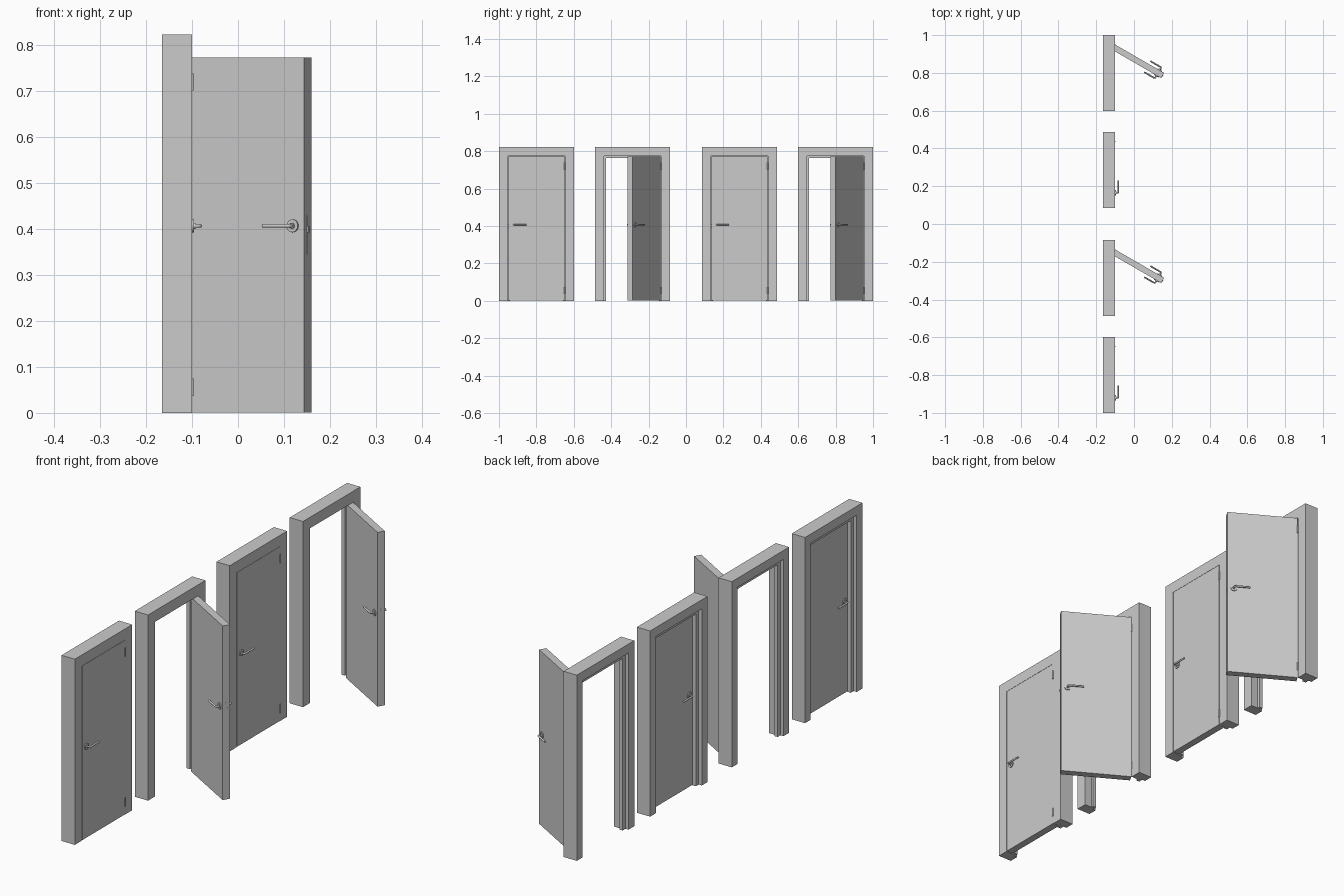
import bpy, bmesh, math
from mathutils import Matrix, Vector

if "Cube" in bpy.data.objects:
    bpy.data.objects.remove(bpy.data.objects["Cube"])

W, H = 0.402, 0.823          # overall frame width and height
X0, X1 = -0.165, -0.10       # frame back and front planes
JAMB = 0.05                  # jamb width beside the leaf
LEAF_W, LEAF_T, LEAF_H = 0.302, 0.032, 0.774
HANDLE_Z = 0.407


def finish(bm, name, matrix, smooth=False):
    bmesh.ops.recalc_face_normals(bm, faces=bm.faces)
    me = bpy.data.meshes.new(name)
    bm.to_mesh(me)
    bm.free()
    ob = bpy.data.objects.new(name, me)
    bpy.context.collection.objects.link(ob)
    ob.matrix_world = matrix
    if smooth:
        bpy.ops.object.select_all(action='DESELECT')
        ob.select_set(True)
        bpy.context.view_layer.objects.active = ob
        bpy.ops.object.shade_smooth_by_angle(angle=math.radians(40))
    return ob


def box(name, lo, hi, matrix):
    lo, hi = Vector(lo), Vector(hi)
    bm = bmesh.new()
    bmesh.ops.create_cube(bm, size=1)
    bmesh.ops.scale(bm, vec=hi - lo, verts=bm.verts)
    bmesh.ops.translate(bm, vec=(lo + hi) / 2, verts=bm.verts)
    return finish(bm, name, matrix)


def cylinder(name, center, r, depth, matrix, along_x=False, sides=24):
    bm = bmesh.new()
    rot = Matrix.Rotation(math.pi / 2, 4, 'Y') if along_x else Matrix()
    bmesh.ops.create_cone(bm, cap_ends=True, segments=sides, radius1=r, radius2=r,
                          depth=depth, matrix=Matrix.Translation(center) @ rot)
    return finish(bm, name, matrix, True)


def door_frame(y0):
    # stepped rebate section (inset, x) swept up, across and down
    section = [(0, X1), (JAMB - 0.001, X1), (JAMB - 0.001, X1 - 0.034),
               (0.060, X1 - 0.034), (0.060, -0.150), (0.040, -0.150),
               (0.040, X0), (0, X0)]
    bm = bmesh.new()
    rings = []
    for right, top in ((0, 0), (0, 1), (1, 1), (1, 0)):
        rings.append([bm.verts.new((x, y0 + (W - w if right else w), H - w if top else 0))
                      for w, x in section])
    n = len(section)
    for a, b in zip(rings, rings[1:]):
        for i in range(n):
            j = (i + 1) % n
            bm.faces.new((a[i], a[j], b[j], b[i]))
    bm.faces.new(rings[0])
    bm.faces.new(rings[-1])
    finish(bm, "door_frame", Matrix())


def lever(side, matrix):
    # round bar: stem out of the rose, bend, then grip towards the hinge
    face = 0 if side > 0 else -LEAF_T
    y, out, bend = -0.272, 0.0175, 0.006
    pts = [(face, y)]
    for i in range(6):
        a = math.pi / 2 * i / 5
        pts.append((face + side * (out - bend + bend * math.sin(a)),
                    y + bend * (1 - math.cos(a))))
    pts.append((face + side * out, y + 0.066))
    cu = bpy.data.curves.new("lever_handle", 'CURVE')
    cu.dimensions = '3D'
    cu.bevel_depth = 0.0042
    cu.bevel_resolution = 3
    cu.use_fill_caps = True
    sp = cu.splines.new('POLY')
    sp.points.add(len(pts) - 1)
    for p, (x, yy) in zip(sp.points, pts):
        p.co = (x, yy, HANDLE_Z, 1)
    ob = bpy.data.objects.new("lever_handle", cu)
    bpy.context.collection.objects.link(ob)
    ob.matrix_world = matrix
    cylinder("handle_rose", (face + side * 0.002, y, HANDLE_Z), 0.014, 0.004, matrix, True)
    cylinder("handle_collar", (face + side * 0.005, y, HANDLE_Z), 0.0065, 0.005, matrix, True)


def door(y0, angle):
    door_frame(y0)
    pivot = Matrix.Translation((X1, y0 + W - JAMB, 0))
    m = pivot @ Matrix.Rotation(math.radians(angle), 4, 'Z')
    # leaf, hinge axis at the local origin
    box("door_leaf", (-LEAF_T, -LEAF_W + 0.002, 0.001), (0, -0.001, LEAF_H - 0.001), m)
    for side in (1, -1):
        lever(side, m)
    # lock plate, latch and bolt on the free edge
    e = -LEAF_W + 0.002
    mid = -LEAF_T / 2
    box("lock_plate", (mid - 0.005, e - 0.0006, 0.345), (mid + 0.005, e + 0.001, 0.43), m)
    box("latch", (mid - 0.004, e - 0.0025, 0.393), (mid + 0.004, e, 0.407), m)
    # hinges: knuckle plus one plate on the leaf and one on the frame
    for z in (0.056, 0.72):
        cylinder("hinge_knuckle", (0, 0, z), 0.0035, 0.038, m, sides=16)
        box("hinge_leaf_plate", (-0.022, -0.002, z - 0.018), (0, -0.0004, z + 0.018), m)
        box("hinge_frame_plate", (-0.022, 0.0003, z - 0.018), (0, 0.002, z + 0.018), pivot)


# row of four: closed, open, closed, open
for y0, angle in ((-1.0, 0), (-0.487, 60), (0.085, 0), (0.598, 60)):
    door(y0, angle)
